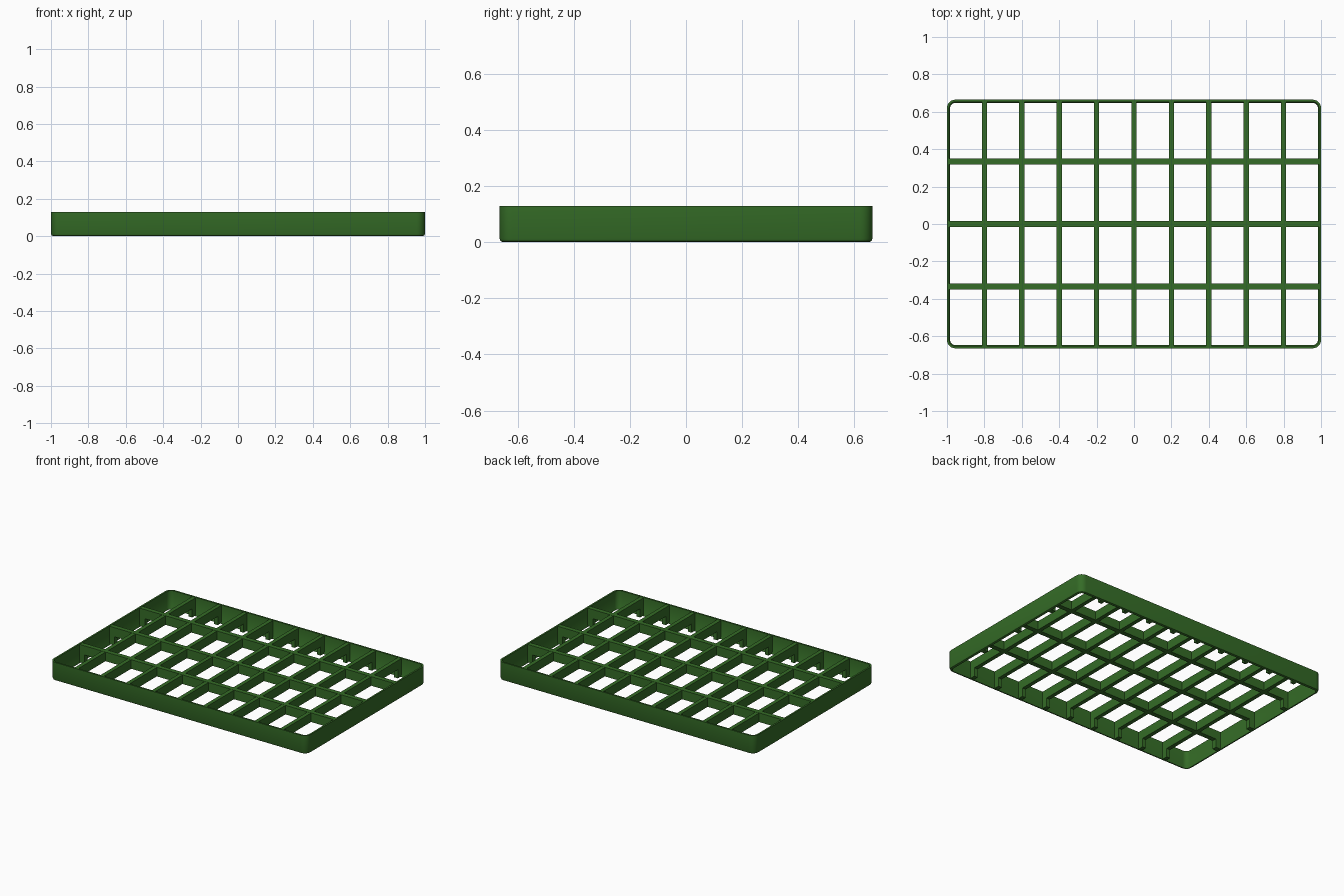
import bpy, bmesh, math

if "Cube" in bpy.data.objects:
    bpy.data.objects.remove(bpy.data.objects["Cube"])

W, D, H = 2.0, 1.33, 0.13      # overall size
T = 0.012                      # wall thickness
RIB_BOTTOM = 0.065             # underside of the grid ribs
LEG = 0.045                    # leg depth at the wall

green = bpy.data.materials.new("leaf_green")
green.diffuse_color = (0.035, 0.15, 0.02, 1)
green.use_nodes = True
green.node_tree.nodes["Principled BSDF"].inputs["Base Color"].default_value = green.diffuse_color


def finish(name, bm):
    bmesh.ops.recalc_face_normals(bm, faces=bm.faces)
    me = bpy.data.meshes.new(name)
    bm.to_mesh(me)
    bm.free()
    me.materials.append(green)
    ob = bpy.data.objects.new(name, me)
    bpy.context.collection.objects.link(ob)
    return ob


def rounded_loop(bm, inset, z, radius=0.045, seg=6):
    """Ring of vertices around a rounded rectangle."""
    r = max(radius - inset, 0.005)
    cx, cy = W / 2 - inset - r, D / 2 - inset - r
    ring = []
    for k, (sx, sy) in enumerate(((1, 1), (-1, 1), (-1, -1), (1, -1))):
        for i in range(seg + 1):
            a = math.pi / 2 * (k + i / seg)
            ring.append(bm.verts.new((sx * cx + r * math.cos(a),
                                      sy * cy + r * math.sin(a), z)))
    return ring


# Outer wall with a rounded lower edge
bm = bmesh.new()
profile = [(T, H), (0, H), (0, 0.014), (0.004, 0.004), (0.012, 0),
           (0.017, 0), (0.017, 0.006), (T, 0.014)]
rings = [rounded_loop(bm, inset, z) for inset, z in profile]
for a, b in zip(rings, rings[1:] + rings[:1]):
    for i in range(len(a)):
        j = (i + 1) % len(a)
        bm.faces.new((a[i], a[j], b[j], b[i]))
wall = finish("outer_wall", bm)
bpy.context.view_layer.objects.active = wall
wall.select_set(True)
bpy.ops.object.shade_smooth_by_angle(angle=math.radians(35))


def rib(name, half, width, along_x, offset, top):
    """Bridge-shaped rib: a raised bar with a leg at each wall."""
    inner = half - LEG
    outline = [(-half, 0.004), (-inner, 0.004), (-inner, RIB_BOTTOM),
               (inner, RIB_BOTTOM), (inner, 0.004), (half, 0.004),
               (half, top), (-half, top)]
    bm = bmesh.new()
    sides = []
    for s in (-width / 2, width / 2):
        sides.append([bm.verts.new((u, offset + s, z) if along_x
                                   else (offset + s, u, z))
                      for u, z in outline])
    a, b = sides
    bm.faces.new(a)
    bm.faces.new(b[::-1])
    for i in range(len(a)):
        j = (i + 1) % len(a)
        bm.faces.new((a[i], b[i], b[j], a[j]))
    finish(name, bm)


# Nine ribs running front to back
for i in range(-4, 5):
    rib(f"cross_rib_{i + 5}", D / 2 - T * 0.6, 0.028, False, i * 0.2, H - 0.002)

# Three ribs running side to side
for i in range(-1, 2):
    rib(f"long_rib_{i + 2}", W / 2 - T * 0.6, 0.033, True, i * 0.334, H - 0.001)
